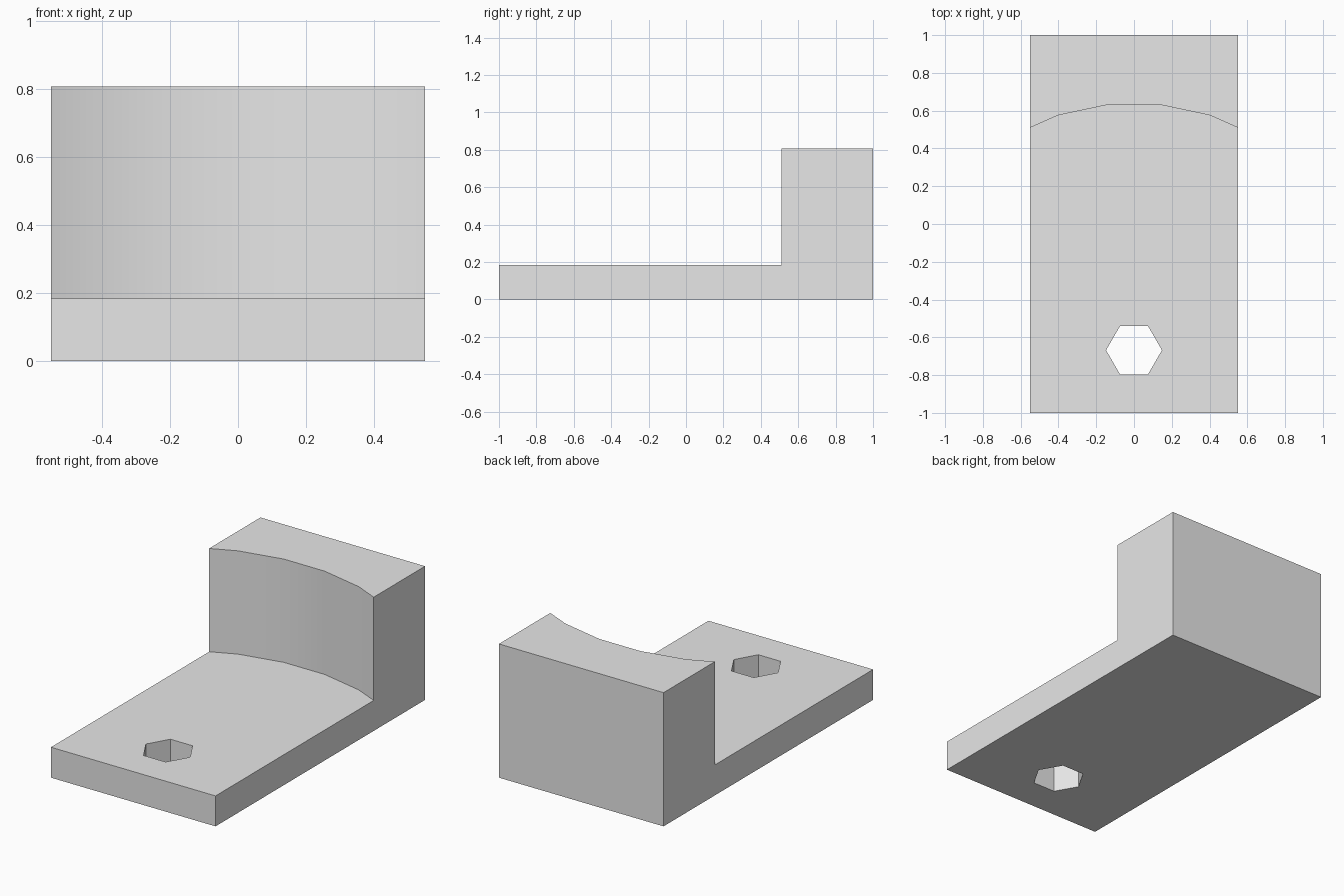
import bpy
import bmesh
from math import cos, sin, tau, radians

cube = bpy.data.objects.get("Cube")
if cube:
    bpy.data.objects.remove(cube, do_unlink=True)

WIDTH, LENGTH, HEIGHT = 1.10, 2.0, 0.808
PLATE_TOP = 0.184
PIVOT_Y = -0.668

grey = bpy.data.materials.new("plain grey")
grey.use_nodes = True
colour = (0.8, 0.8, 0.8, 1)
grey.diffuse_color = colour
grey.node_tree.nodes["Principled BSDF"].inputs["Base Color"].default_value = colour


def prism(name, outline, bottom, top):
    """Extrude a flat outline upwards into a closed solid."""
    bm = bmesh.new()
    base = bm.faces.new([bm.verts.new((x, y, bottom)) for x, y in outline])
    moved = bmesh.ops.extrude_face_region(bm, geom=[base])["geom"]
    verts = [v for v in moved if isinstance(v, bmesh.types.BMVert)]
    bmesh.ops.translate(bm, verts=verts, vec=(0, 0, top - bottom))
    bmesh.ops.recalc_face_normals(bm, faces=bm.faces)
    mesh = bpy.data.meshes.new(name)
    bm.to_mesh(mesh)
    bm.free()
    mesh.materials.append(grey)
    obj = bpy.data.objects.new(name, mesh)
    bpy.context.collection.objects.link(obj)
    return obj


def ring(radius, sides):
    """Regular polygon around the pivot hole."""
    return [(radius * cos(tau * i / sides), PIVOT_Y + radius * sin(tau * i / sides))
            for i in range(sides)]


# Solid block for the bracket
w, l = WIDTH / 2, LENGTH / 2
bracket = prism("bracket", [(-w, -l), (w, -l), (w, l), (-w, l)], 0, HEIGHT)

# Round clearance above the plate, and the hexagonal hole through it
cutters = [
    prism("clearance_cutter", ring(1.307, 30), PLATE_TOP, HEIGHT + 0.5),
    prism("hole_cutter", ring(0.148, 6), -0.5, HEIGHT),
]
bpy.context.view_layer.objects.active = bracket
for cutter in cutters:
    cut = bracket.modifiers.new(cutter.name, "BOOLEAN")
    cut.operation = "DIFFERENCE"
    cut.solver = "EXACT"
    cut.object = cutter
    bpy.ops.object.modifier_apply(modifier=cut.name)
for cutter in cutters:
    bpy.data.objects.remove(cutter, do_unlink=True)

# Soft shading on the curved wall, sharp edges elsewhere
bpy.ops.object.select_all(action="DESELECT")
bracket.select_set(True)
bpy.ops.object.shade_smooth_by_angle(angle=radians(30))
